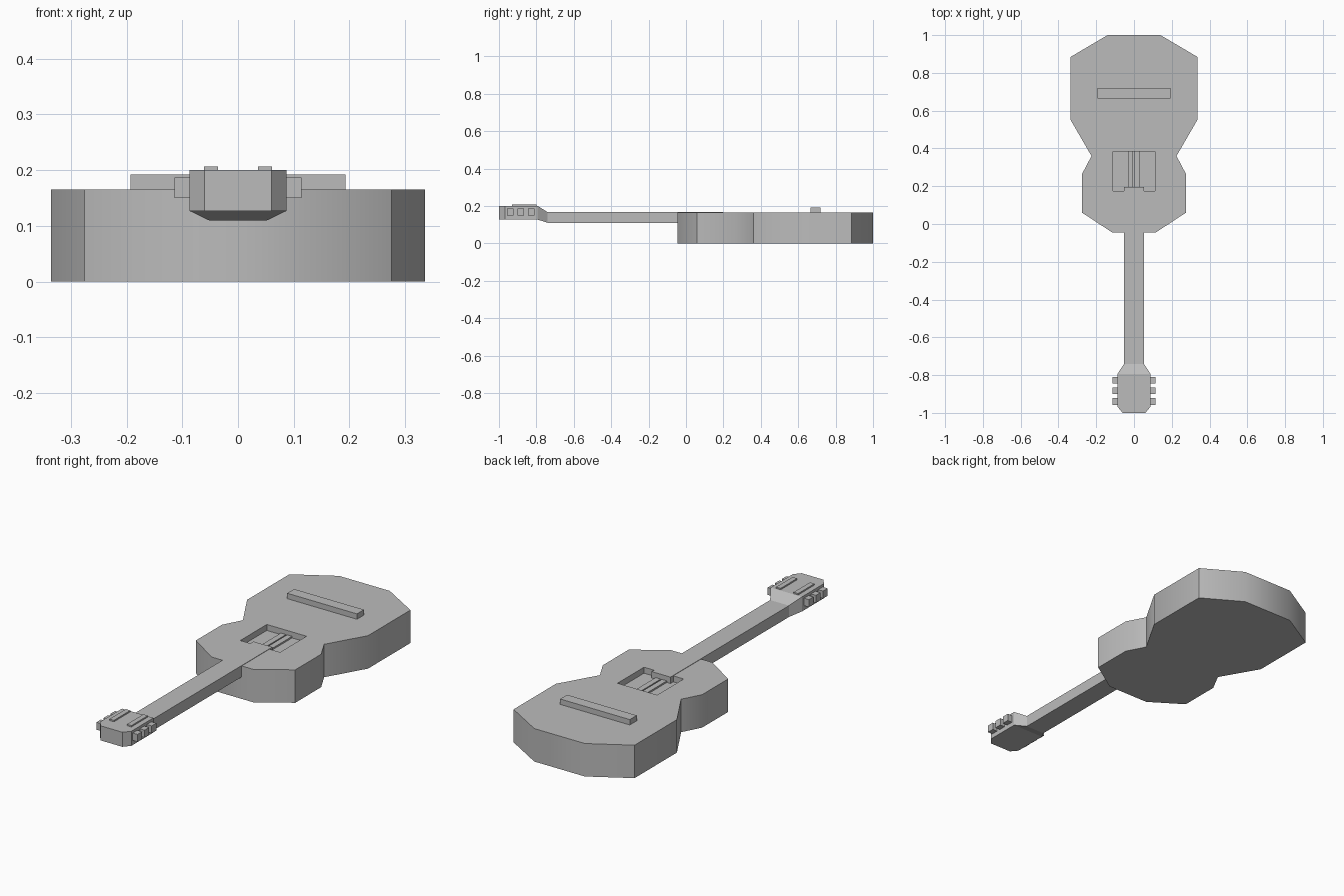
import bpy, bmesh, math

if "Cube" in bpy.data.objects:
    bpy.data.objects.remove(bpy.data.objects["Cube"], do_unlink=True)

GREY = (0.5, 0.5, 0.5, 1)
mat = bpy.data.materials.new("plain grey")
mat.use_nodes = True
mat.diffuse_color = GREY
mat.node_tree.nodes["Principled BSDF"].inputs["Base Color"].default_value = GREY


def finish(name, bm):
    bmesh.ops.recalc_face_normals(bm, faces=bm.faces)
    mesh = bpy.data.meshes.new(name)
    bm.to_mesh(mesh)
    bm.free()
    mesh.materials.append(mat)
    obj = bpy.data.objects.new(name, mesh)
    bpy.context.collection.objects.link(obj)
    return obj


def loft(name, rings):
    """Join equal-sized rings of points and cap both ends."""
    bm = bmesh.new()
    loops = [[bm.verts.new(p) for p in ring] for ring in rings]
    n = len(loops[0])
    for a, b in zip(loops, loops[1:]):
        for i in range(n):
            j = (i + 1) % n
            bm.faces.new((a[i], a[j], b[j], b[i]))
    bm.faces.new(loops[0])
    bm.faces.new(loops[-1])
    return finish(name, bm)


def slab(name, half, z0, z1):
    """Extrude a symmetric outline, given as its +x half."""
    outline = half + [(-x, y) for x, y in reversed(half)]
    return loft(name, [[(x, y, z) for x, y in outline] for z in (z0, z1)])


def box(name, x0, x1, y0, y1, z0, z1):
    corners = [(x0, y0), (x1, y0), (x1, y1), (x0, y1)]
    return loft(name, [[(x, y, z) for x, y in corners] for z in (z0, z1)])


# Waisted body with a shallow rectangular sound hole
TOP = 0.165
body = slab("body", [(0.115, -0.045), (0.275, 0.06), (0.275, 0.265), (0.225, 0.36),
                     (0.335, 0.55), (0.335, 0.885), (0.14, 1.0)], 0, TOP)
cutter = box("sound_hole_cutter", -0.11, 0.11, 0.175, 0.385, TOP - 0.03, TOP + 0.1)
cutter.hide_render = True
cutter.hide_viewport = True
cut = body.modifiers.new("sound hole", "BOOLEAN")
cut.operation = "DIFFERENCE"
cut.solver = "EXACT"
cut.object = cutter
bpy.context.view_layer.objects.active = body
body.select_set(True)
bpy.ops.object.modifier_apply(modifier=cut.name)
bpy.data.objects.remove(cutter, do_unlink=True)
bpy.ops.object.shade_smooth_by_angle(angle=math.radians(40))

# Raised strips on the floor of the sound hole
for side, x in (("right", -0.018), ("left", 0.016)):
    box(side + "_sound_hole_strip", x - 0.014, x + 0.014, 0.19, 0.385, TOP - 0.031, TOP - 0.022)

# Bridge
box("bridge", -0.193, 0.193, 0.665, 0.72, TOP - 0.01, 0.192)

# Neck, flaring up into the headstock
sections = [(0.197, 0.052, 0.11, 0.167), (-0.74, 0.052, 0.11, 0.167), (-0.793, 0.087, 0.127, 0.2)]
loft("neck", [[(-w, y, z0), (w, y, z0), (w, y, z1), (-w, y, z1)] for y, w, z0, z1 in sections])

# Headstock with clipped front corners
slab("headstock", [(0.06, -1.0), (0.087, -0.968), (0.087, -0.793)], 0.127, 0.2)

# Tuning pegs and the raised bars above them
for side, s in (("left", 1), ("right", -1)):
    for i in range(3):
        y = -0.827 - 0.056 * i
        box(f"{side}_tuning_peg_{i + 1}", s * 0.08, s * 0.114, y - 0.018, y + 0.018, 0.15, 0.187)
    box(side + "_headstock_bar", s * 0.036, s * 0.061, -0.93, -0.80, 0.195, 0.207)
